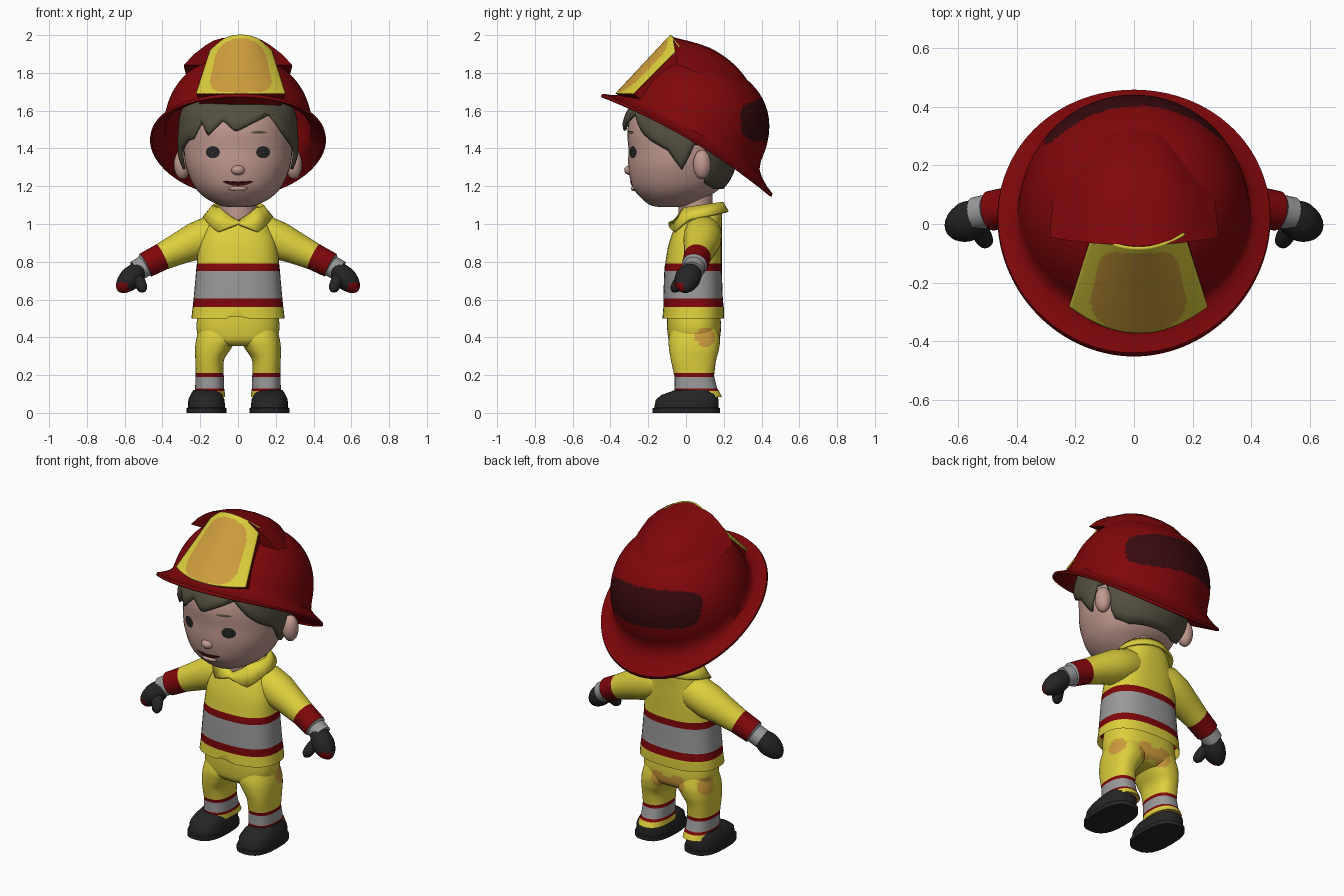
import bpy, bmesh
from math import sin, cos, pi, radians, degrees, copysign
from mathutils import Vector

if "Cube" in bpy.data.objects:
    bpy.data.objects.remove(bpy.data.objects["Cube"])

COLOURS = {
    "yellow": (.72, .62, .045), "gold": (.62, .34, .045), "red": (.215, .002, .003),
    "maroon": (.038, .003, .004), "silver": (.32, .32, .32), "charcoal": (.018, .018, .018),
    "skin": (.53, .32, .27), "hair": (.09, .08, .05),
}
MATERIALS = {}
for label, rgb in COLOURS.items():
    mat = bpy.data.materials.new(label)
    mat.use_nodes = True
    mat.diffuse_color = (*rgb, 1)
    shader = mat.node_tree.nodes["Principled BSDF"]
    shader.inputs["Base Color"].default_value = (*rgb, 1)
    shader.inputs["Roughness"].default_value = .8
    MATERIALS[label] = mat


def build(name, rings, paint, closed=True, caps=True, thick=0):
    """Skin a list of point rings; paint is a colour or a rule on (centre, row)."""
    bm = bmesh.new()
    rows = [[bm.verts.new(p) for p in ring] for ring in rings]
    count = len(rows[0])
    row_of = {}
    for r, (low, high) in enumerate(zip(rows, rows[1:])):
        for i in range(count if closed else count - 1):
            j = (i + 1) % count
            row_of[bm.faces.new((low[i], low[j], high[j], high[i]))] = r
    if caps and closed:
        row_of[bm.faces.new(rows[0])] = 0
        row_of[bm.faces.new(rows[-1])] = len(rows) - 2
    bmesh.ops.recalc_face_normals(bm, faces=bm.faces)
    mesh = bpy.data.meshes.new(name)
    slots = []
    for face, r in row_of.items():
        label = paint if isinstance(paint, str) else paint(face.calc_center_median(), r)
        if label not in slots:
            slots.append(label)
            mesh.materials.append(MATERIALS[label])
        face.material_index = slots.index(label)
    bm.to_mesh(mesh)
    bm.free()
    obj = bpy.data.objects.new(name, mesh)
    bpy.context.collection.objects.link(obj)
    bpy.ops.object.select_all(action='DESELECT')
    obj.select_set(True)
    bpy.context.view_layer.objects.active = obj
    bpy.ops.object.shade_smooth_by_angle(angle=radians(40))
    if thick:
        mod = obj.modifiers.new("thickness", 'SOLIDIFY')
        mod.thickness, mod.offset = thick, 0


def smooth(rows, steps=4):
    """Pass a smooth curve through the key rows."""
    rows = [Vector(r) for r in rows]
    keys = [rows[0]] + rows + [rows[-1]]
    out = []
    for a, b, c, d in zip(keys, keys[1:], keys[2:], keys[3:]):
        for k in range(steps):
            t = k / steps
            out.append(b + (c - a) * (t / 2) + (a - b * 2.5 + c * 2 - d / 2) * t**2
                       + (b * 3 - a - c * 3 + d) * (t**3 / 2))
    return out + [rows[-1]]


def lerp(rows, x):
    for a, b in zip(rows, rows[1:]):
        if x <= b[0]:
            t = max(0, (x - a[0]) / (b[0] - a[0]))
            return [p + (q - p) * t for p, q in zip(a, b)]
    return list(rows[-1])


def oval(z, cx, rx, front, back, n=40, p=2.0):
    """Level ring, starting at the front and running towards +x."""
    def power(v):
        return copysign(abs(v) ** (2 / p), v)
    mid, ry = (front + back) / 2, (back - front) / 2
    return [Vector((cx + rx * power(sin(2 * pi * i / n)),
                    mid - ry * power(cos(2 * pi * i / n)), z)) for i in range(n)]


def tube(name, path, side, paint, depth=1.0, n=20):
    """Round limb through (x, y, z, radius) points, mirrored by side."""
    pts = [Vector((p[0] * side, p[1], p[2])) for p in path]
    rings = []
    for i, c in enumerate(pts):
        axis = (pts[min(i + 1, len(pts) - 1)] - pts[max(i - 1, 0)]).normalized()
        u = axis.cross(Vector((0, 1, 0))).normalized()
        v = u.cross(axis)
        rings.append([c + path[i][3] * (u * cos(2 * pi * k / n) + v * depth * sin(2 * pi * k / n))
                      for k in range(n)])
    build(name, rings, paint)


def ball(name, centre, size, paint, n=16):
    rings = [[Vector(centre) + Vector((size[0] * cos(lat) * cos(2 * pi * k / n),
                                       size[1] * cos(lat) * sin(2 * pi * k / n), size[2] * sin(lat)))
              for k in range(n)] for lat in [radians(d) for d in range(-88, 89, 16)]]
    build(name, rings, paint)


# Jacket with reflective bands
def jacket_paint(c, row):
    if .56 < c.z < .605 or .75 < c.z < .79:
        return "red"
    return "silver" if .605 < c.z < .75 else "yellow"


jacket = [(.5, .247, -.125, .2), (.56, .24, -.12, .2), (.605, .235, -.12, .195), (.75, .222, -.115, .19),
          (.79, .218, -.11, .19), (.9, .205, -.09, .19), (1, .165, -.05, .19), (1.06, .13, 0, .19),
          (1.1, .1, .02, .17)]
rings = [oval(r[0], 0, *r[1:], p=2.5) for r in smooth(jacket)]
rings[0][0].z += .045
build("jacket", rings, jacket_paint, caps=False)

# Folded collar, open at the throat, with two front points
top, fold = oval(1.1, 0, .13, -.045, .19), oval(1.04, 0, .18, -.09, .22)
for i, (a, b) in enumerate(zip(top, fold)):
    near = min(i, 40 - i)
    a.z += .15 * (a.y - .1) - .065 * max(0, 1 - near / 5)
    b.z += .2 * (b.y - .1) - .05 * max(0, 1 - abs(near - 4) / 4)
build("collar", [top, fold], "yellow", caps=False, thick=.015)

# Trousers
SEAT = [Vector((s * x, y, .4)) for s in (1, -1) for x, y in ((.2, .1), (.06, .17))]


def trouser_paint(c, row):
    if .115 < c.z < .13 or .19 < c.z < .21:
        return "red"
    if .13 < c.z < .19:
        return "silver"
    return "gold" if c.z < .0855 or any((c - p).length < .056 for p in SEAT) else "yellow"


hips = [(.355, .15, -.06, .14), (.385, .2, -.09, .175), (.45, .22, -.1, .185), (.54, .21, -.1, .18)]
build("trouser_hips", [oval(r[0], 0, *r[1:], n=72, p=2.5) for r in smooth(hips, 8)], trouser_paint)
leg = [(.085, .15, .082, -.06, .19), (.115, .15, .079, -.06, .175), (.13, .15, .077, -.06, .165),
       (.19, .15, .075, -.06, .15), (.21, .15, .074, -.065, .15), (.28, .15, .076, -.08, .16),
       (.34, .132, .095, -.09, .175), (.4, .112, .107, -.09, .178), (.5, .1, .09, -.06, .15)]
boot = [(0, .105, -.178, .18), (.025, .105, -.178, .18), (.028, .098, -.168, .172), (.07, .096, -.16, .172),
        (.095, .085, -.13, .165), (.12, .07, -.06, .14)]

# Paired limbs
arm = [(.06, .09, .96, .08), (.14, .09, .945, .1), (.22, .085, .91, .1), (.3, .075, .875, .086),
       (.4, .06, .828, .072), (.49, .045, .782, .068), (.495, .045, .777, .057), (.54, .035, .75, .057)]
glove = [(.5, .045, .77, .04), (.53, .03, .75, .05), (.565, .01, .715, .06), (.6, -.005, .68, .05),
         (.622, -.015, .655, .03), (.63, -.02, .645, .008)]
thumb = [(.545, .01, .73, .035), (.52, -.035, .69, .032), (.505, -.06, .655, .026), (.5, -.065, .64, .008)]


def sleeve_paint(c, row):
    return "yellow" if row < 4 else "red" if row == 4 else "silver"


def glove_paint(c, row):
    return "red" if c.z < .69 and c.y < -.015 and abs(c.x) > .58 else "charcoal"


for side, word in ((1, "left"), (-1, "right")):
    build(word + "_trouser_leg", [oval(r[0], r[1] * side, *r[2:], n=56, p=2.4) for r in smooth(leg, 7)],
          trouser_paint)
    build(word + "_boot", [oval(r[0], .167 * side, *r[1:], n=24, p=2.6) for r in boot], "charcoal")
    tube(word + "_sleeve", arm, side, sleeve_paint)
    tube(word + "_glove", smooth(glove, 3), side, glove_paint, depth=1.15)
    tube(word + "_thumb", smooth(thumb, 2), side, "charcoal")
    ball(word + "_ear", (.295 * side, .085, 1.315), (.045, .048, .078), "skin")

# Head and neck
head = [(1.09, .05, -.14, 0), (1.1, .1, -.19, .05), (1.14, .175, -.24, .11), (1.2, .232, -.285, .19),
        (1.3, .275, -.305, .23), (1.4, .288, -.305, .25), (1.5, .285, -.31, .26), (1.6, .27, -.28, .25),
        (1.68, .2, -.2, .2)]
skull = smooth(head)
build("head", [oval(r[0], 0, *r[1:], p=2.1) for r in skull], "skin")
build("neck", [oval(z, 0, .095, -.04, .14) for z in (1, 1.2)], "skin")
ball("nose", (0, -.29, 1.285), (.038, .037, .028), "skin")
ball("lower_lip", (0, -.274, 1.188), (.05, .018, .014), "skin")


def face_plate(name, points, paint):
    """Thin plate laid over the front of the head, given (x, z) points."""
    loop = []
    for x, z in points:
        _, rx, front, back = lerp(skull, z)
        ry = (back - front) / 2
        loop.append(Vector((x, (front + back) / 2 - ry * (1 - abs(x / rx) ** 2.1) ** (1 / 2.1) - .005, z)))
    centre = sum(loop, Vector()) / len(loop) - Vector((0, .003, 0))
    build(name, [loop, [centre.lerp(p, .05) for p in loop]], paint, caps=False)


turn = [2 * pi * k / 20 for k in range(20)]
for side, word in ((1, "left"), (-1, "right")):
    face_plate(word + "_eye", [(.133 * side + .037 * cos(a), 1.38 + .032 * sin(a)) for a in turn], "charcoal")
face_plate("mouth", [(.08 * cos(a), 1.213 + .011 * sin(a) + .012 * cos(a)**2) for a in turn], "maroon")
face_plate("brow", [(.11 + .042 * cos(a), 1.485 + .007 * sin(a)) for a in turn], "hair")

# Hair: a shell that follows the head above a ragged hairline
fringe = [(-50, 1.45), (-38, 1.54), (-30, 1.47), (-14, 1.55), (-2, 1.49), (12, 1.53), (32, 1.58), (50, 1.48)]
temple = [(60, 1.44), (78, 1.39), (93, 1.29), (102, 1.42), (116, 1.42), (121, 1.22), (140, 1.19), (180, 1.19)]
hairline = [(-a, z) for a, z in reversed(temple)] + fringe + temple
SEGMENTS = 120
hair = []
for k in range(13):
    ring = []
    for i in range(SEGMENTS):
        angle = 2 * pi * i / SEGMENTS
        turned = degrees(angle) if angle <= pi else degrees(angle) - 360
        low = lerp(hairline, turned)[1]
        z = low + (1.68 - low) * k / 12
        _, rx, front, back = lerp(skull, z)
        puff = .012 + .012 * min(1, k / 2)
        ring.append(oval(z, 0, rx + puff, front - puff, back + puff, SEGMENTS, 2.1)[i])
    hair.append(ring)
build("hair", hair, "hair", caps=False, thick=.015)


# Helmet: tilted dome with a flared brim and a dark panel at the back
def tilt(x, u, n):
    return Vector((x, .861 * u + .507 * n, 1.41 - .507 * u + .861 * n))


def helmet_paint(c, row):
    panel = abs(c.x / .3) ** 4 + abs((c.z - 1.555 + .06 * c.x) / .11) ** 4 < 1
    return "maroon" if panel and c.y > .2 and row > 4 else "red"


shell = [(0, .46, .52, .52), (.014, .459, .516, .517), (.03, .44, .475, .475), (.06, .41, .43, .425),
         (.09, .392, .41, .392)]
for k in range(5, 53):
    lat = pi / 2 * k / 52.2
    r = cos(lat) ** (2 / 2.4)
    shell.append((.05 + .42 * sin(lat) ** (2 / 2.4), .39 * r, .408 * r, .378 * r))
shell = [s for i, s in enumerate(shell) if i < 5 or s[0] > .11]
rings = []
for n, rx, front, back in shell:
    lift = .04 * max(0, 1 - n / .09)
    rings.append([tilt(p.x, p.y, n + lift * (p.x / rx) ** 2) for p in oval(0, 0, rx, -front, back, 120)])
build("helmet", rings, helmet_paint, caps=False, thick=.012)

# Broad crest blending back from the shield
spine = smooth([(-.07, 1.99, .115), (.12, 1.935, .11), (.26, 1.84, .1), (.355, 1.71, .085), (.39, 1.58, .06)])
crest = []
for y, z, w in spine:
    inward = Vector((0, .02 - y, 1.45 - z)).normalized()
    half = [(2.5, .15), (2, .09), (1.5, .045), (1.1, .018), (.7, .005)]
    profile = [(-x, d) for x, d in half] + [(0, 0)] + half[::-1]
    crest.append([Vector((x * w, y, z)) + inward * d for x, d in profile])
build("helmet_crest", crest, "red")


# Front shield plate with a gold panel, and its red backing
GRID = 48


def shield_point(s, t):
    return Vector((.015 + s * (.235 - .08 * t), -.37 + .29 * t + .09 * s * s * (1 - .45 * t),
                   1.69 + .31 * t - .06 * t * s * s))


def shield_paint(c, row):
    t = (row + .5) / GRID
    s = (c.x - .015) / (.235 - .08 * t)
    return "gold" if abs(s / .76) ** 4 + abs((t - .47) / .46) ** 4 < 1 else "yellow"


steps = [k / GRID for k in range(GRID + 1)]
build("helmet_shield", [[shield_point(2 * s - 1, t) for s in steps] for t in steps], shield_paint,
      closed=False, thick=.008)
edge = ([shield_point(2 * s - 1, 0) for s in steps] + [shield_point(1, t) for t in steps[1:]]
        + [shield_point(1 - 2 * s, 1) for s in steps[1:]] + [shield_point(-1, 1 - t) for t in steps[1:-1]])
build("shield_backing", [[p + Vector((-p.x * d, d, -d * .7)) for p in edge] for d in (.004, .1)], "red",
      caps=False)
